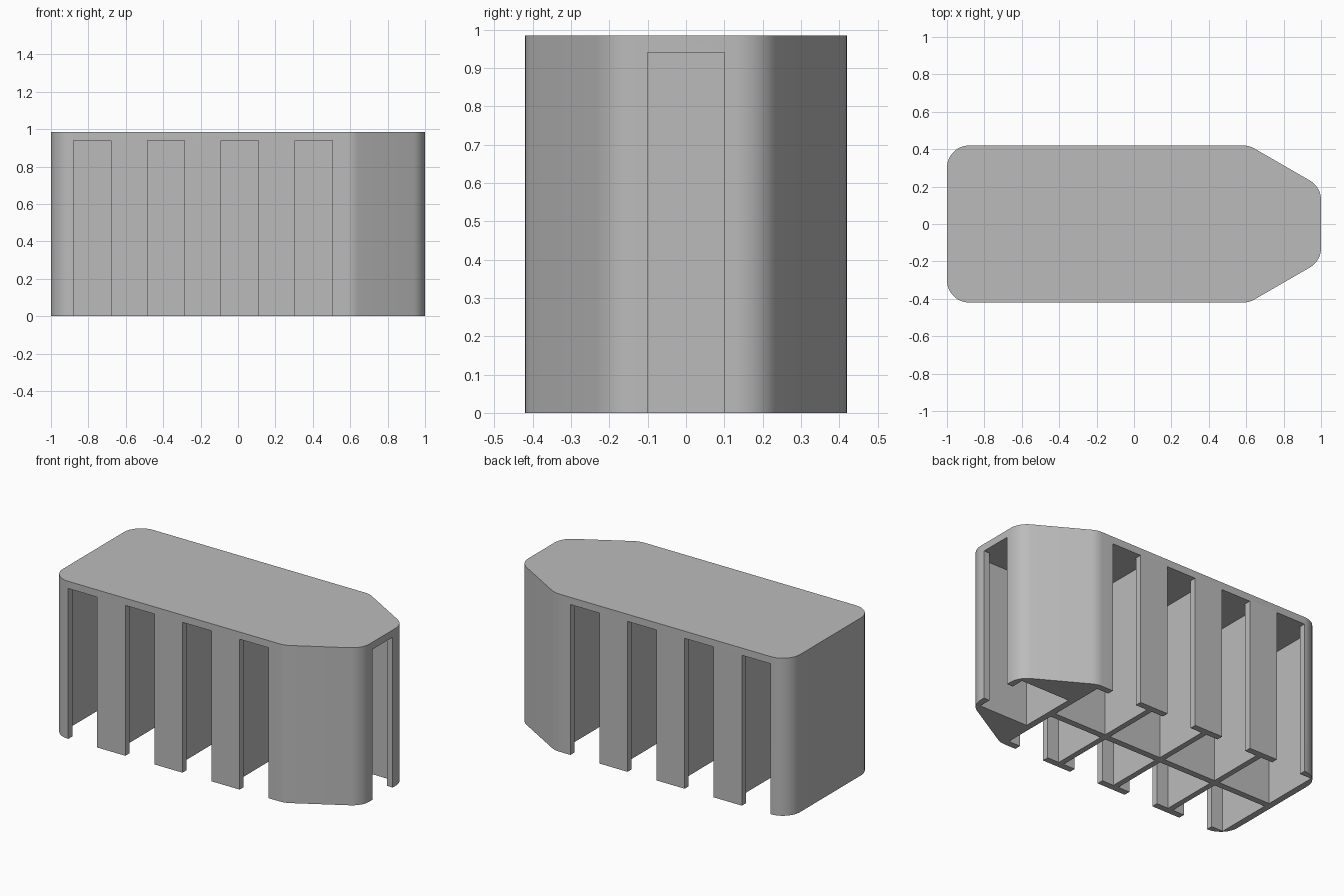
import bpy, bmesh, math
from mathutils import Vector

if "Cube" in bpy.data.objects:
    bpy.data.objects.remove(bpy.data.objects["Cube"], do_unlink=True)

HEIGHT, CEILING = 0.985, 0.94
HALF_WIDTH, WALL, RADIUS = 0.42, 0.04, 0.12
CELL, DOOR = 0.18, 0.10            # half widths of a cell and its doorway
CENTRES = [-0.78, -0.385, 0.01, 0.405]


def fillet(corners, radius):
    """Round every corner of a closed convex outline with a tangent arc."""
    out = []
    for i, p in enumerate(corners):
        a = (corners[i - 1] - p).normalized()
        b = (corners[(i + 1) % len(corners)] - p).normalized()
        half = a.angle(b) / 2
        centre = p + (a + b).normalized() * (radius / math.sin(half))
        start = p + a * (radius / math.tan(half)) - centre
        turn = math.pi - 2 * half
        steps = max(4, round(turn / math.radians(7.5)))
        for k in range(steps + 1):
            t = turn * k / steps
            c, s = math.cos(t), math.sin(t)
            out.append(centre + Vector((start.x * c - start.y * s,
                                        start.x * s + start.y * c)))
    return out


def add_prism(bm, outline, z0, z1):
    face = bm.faces.new([bm.verts.new((x, y, z0)) for x, y in outline])
    top = bmesh.ops.extrude_face_region(bm, geom=[face])["geom"]
    verts = [v for v in top if isinstance(v, bmesh.types.BMVert)]
    bmesh.ops.translate(bm, verts=verts, vec=(0, 0, z1 - z0))


def finish(bm, name):
    bmesh.ops.recalc_face_normals(bm, faces=bm.faces)
    mesh = bpy.data.meshes.new(name)
    bm.to_mesh(mesh)
    bm.free()
    obj = bpy.data.objects.new(name, mesh)
    bpy.context.collection.objects.link(obj)
    return obj


def cell_outline(inner, outer):
    """Half-symmetric room plan with a narrower doorway through the wall."""
    side = [(CELL, inner), (CELL, outer), (DOOR, outer), (DOOR, outer + 0.2)]
    return side + [(-a, b) for a, b in reversed(side)]


# Solid block with a tapered end and rounded vertical corners
bm = bmesh.new()
corners = [Vector(p) for p in [(-1, -HALF_WIDTH), (0.615, -HALF_WIDTH), (1, -0.198),
                               (1, 0.198), (0.615, HALF_WIDTH), (-1, HALF_WIDTH)]]
add_prism(bm, fillet(corners, RADIUS), 0, HEIGHT)
body = finish(bm, "divided_block")

# Rooms on both sides of the spine wall, and one in the tapered end
bm = bmesh.new()
for cx in CENTRES:
    for s in (-1, 1):
        plan = cell_outline(WALL / 2, HALF_WIDTH - WALL)
        add_prism(bm, [(cx + a, s * b) for a, b in plan], -0.1, CEILING)
plan = cell_outline(CENTRES[-1] + CELL + WALL, 1 - WALL)
add_prism(bm, [(b, a) for a, b in plan], -0.1, CEILING)
cutter = finish(bm, "room_cutter")
cutter.hide_render = True

# Hollow out the rooms
cut = body.modifiers.new("rooms", "BOOLEAN")
cut.operation = "DIFFERENCE"
cut.solver = "EXACT"
cut.object = cutter
bpy.ops.object.select_all(action="DESELECT")
body.select_set(True)
bpy.context.view_layer.objects.active = body
bpy.ops.object.modifier_apply(modifier=cut.name)
bpy.data.objects.remove(cutter, do_unlink=True)

# Single grey finish
grey = bpy.data.materials.new("plain_grey")
grey.use_nodes = True
grey.diffuse_color = (0.5, 0.5, 0.5, 1)
grey.node_tree.nodes["Principled BSDF"].inputs["Base Color"].default_value = (0.5, 0.5, 0.5, 1)
body.data.materials.clear()
body.data.materials.append(grey)
bpy.ops.object.shade_smooth_by_angle(angle=math.radians(25))
